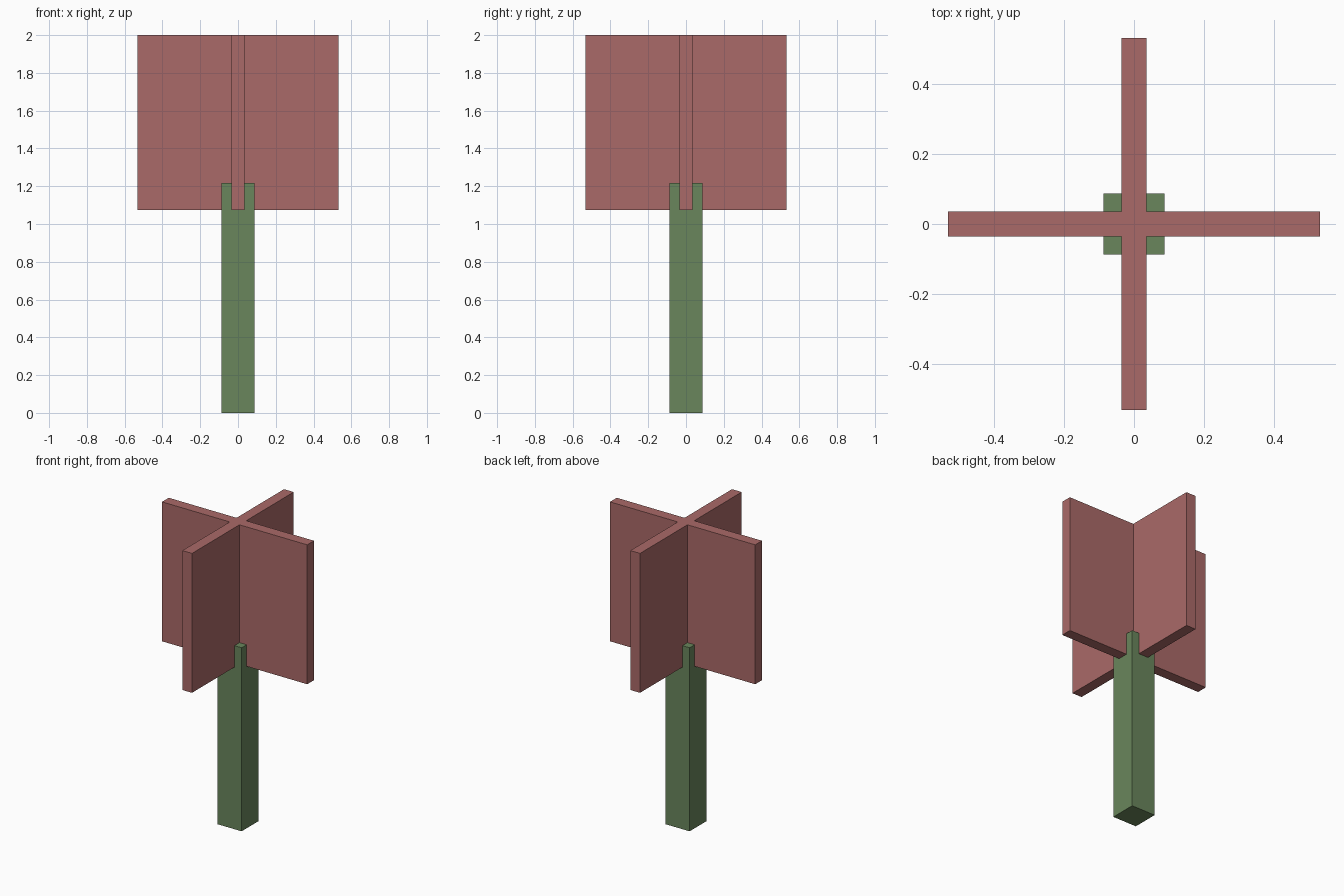
import bpy, bmesh

if "Cube" in bpy.data.objects:
    bpy.data.objects.remove(bpy.data.objects["Cube"])

POST_HALF, POST_TOP = 0.088, 1.218
PANEL_HALF, PANEL_THICK = 0.533, 0.0355
PANEL_BOTTOM, PANEL_TOP = 1.075, 2.0


def material(name, rgb):
    mat = bpy.data.materials.new(name)
    mat.diffuse_color = (*rgb, 1.0)
    mat.use_nodes = True
    mat.node_tree.nodes["Principled BSDF"].inputs["Base Color"].default_value = mat.diffuse_color
    return mat


def prism(name, outline, z0, z1, mat):
    """Extrude a flat outline upwards from z0 to z1."""
    bm = bmesh.new()
    face = bm.faces.new([bm.verts.new((x, y, z0)) for x, y in outline])
    top = bmesh.ops.extrude_face_region(bm, geom=[face], use_keep_orig=True)["geom"]
    for v in top:
        if isinstance(v, bmesh.types.BMVert):
            v.co.z = z1
    bmesh.ops.recalc_face_normals(bm, faces=bm.faces)
    mesh = bpy.data.meshes.new(name)
    bm.to_mesh(mesh)
    bm.free()
    mesh.materials.append(mat)
    obj = bpy.data.objects.new(name, mesh)
    bpy.context.collection.objects.link(obj)
    return obj


def four_fold(points):
    """Repeat the points at every quarter turn."""
    outline = []
    for _ in range(4):
        outline += points
        points = [(-y, x) for x, y in points]
    return outline


green = material("moss green", (0.144, 0.238, 0.107))
red = material("dusty red", (0.402, 0.144, 0.138))

# Square post
prism("post", four_fold([(POST_HALF, POST_HALF)]), 0.0, POST_TOP, green)

# Crossed upright panels, joined into one plus-shaped solid
arm = [(PANEL_HALF, -PANEL_THICK), (PANEL_HALF, PANEL_THICK), (PANEL_THICK, PANEL_THICK)]
prism("crossed_panels", four_fold(arm), PANEL_BOTTOM, PANEL_TOP, red)
